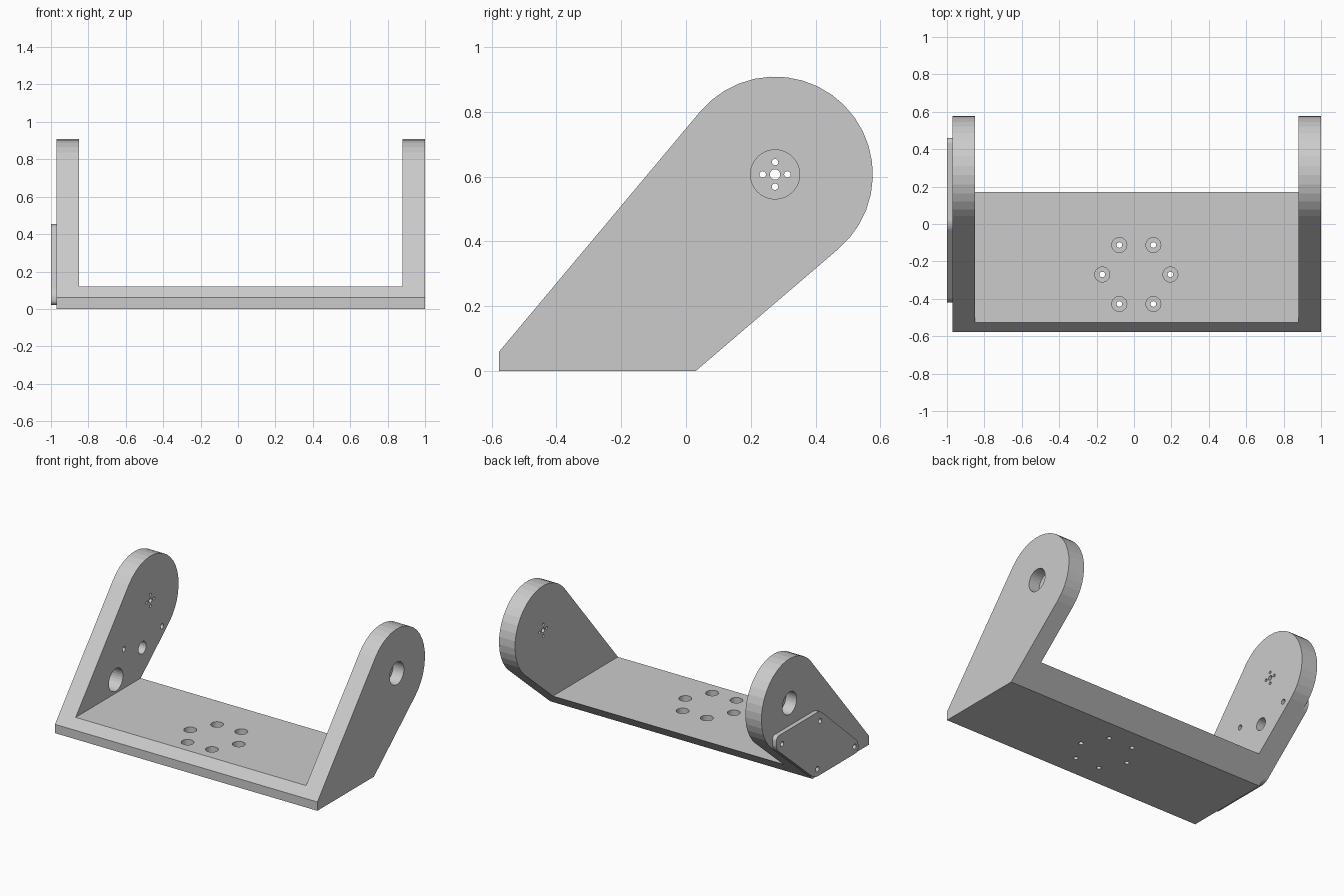
import bpy, bmesh
from math import sin, cos, pi, radians

if "Cube" in bpy.data.objects:
    bpy.data.objects.remove(bpy.data.objects["Cube"])

def finish(bm, name):
    bmesh.ops.recalc_face_normals(bm, faces=bm.faces[:])
    me = bpy.data.meshes.new(name)
    bm.to_mesh(me)
    bm.free()
    ob = bpy.data.objects.new(name, me)
    bpy.context.collection.objects.link(ob)
    return ob

def prism(bm, pts, a, b, axis='x', fillet=0):
    """Extrude a 2D outline from a to b along x (yz outline) or z (xy outline)."""
    place = (lambda p: (a, p[0], p[1])) if axis == 'x' else (lambda p: (p[0], p[1], a))
    vs = [bm.verts.new(place(p)) for p in pts]
    face = bm.faces.new(vs)
    if fillet:
        r = bmesh.ops.bevel(bm, geom=vs, offset=fillet, segments=5, profile=0.5, affect='VERTICES')
        face = max(bm.faces, key=lambda f: len(f.verts))
    out = bmesh.ops.extrude_face_region(bm, geom=[face], use_keep_orig=True)
    moved = [g for g in out['geom'] if isinstance(g, bmesh.types.BMVert)]
    bmesh.ops.translate(bm, verts=moved, vec=(b - a, 0, 0) if axis == 'x' else (0, 0, b - a))

def circle(c, r, n=24):
    return [(c[0] + r * cos(2 * pi * i / n), c[1] + r * sin(2 * pi * i / n)) for i in range(n)]

def cut(ob, cutter):
    m = ob.modifiers.new('cut', 'BOOLEAN')
    m.operation, m.solver, m.object = 'DIFFERENCE', 'EXACT', cutter
    with bpy.context.temp_override(object=ob, active_object=ob, selected_objects=[ob]):
        bpy.ops.object.modifier_apply(modifier=m.name)

PIVOT = (0.275, 0.607)
R = 0.302
X0, X1, IN0, IN1, FLOOR = -0.97, 1.0, -0.85, 0.88, 0.12
SCREWS = [(-0.01, 0.385), (0.398, 0.385), (-0.38, 0.07), (0.02, 0.07)]
RING = [(0.0125 + 0.182 * cos(k * pi / 3), -0.27 + 0.182 * sin(k * pi / 3)) for k in range(6)]

# U-shaped bracket: leaning rounded side profile across the full width
arc = [radians(-49.5 + 189.5 * i / 20) for i in range(21)]
outline = [(-0.577, 0.06), (-0.577, 0), (0.03, 0)]
outline += [(PIVOT[0] + R * cos(t), PIVOT[1] + R * sin(t)) for t in arc]
bm = bmesh.new()
prism(bm, outline, X0, X1)
bracket = finish(bm, 'bracket')

# Channel between the two arms
bm = bmesh.new()
prism(bm, [(-1, FLOOR), (1, FLOOR), (1, 1.5), (-1, 1.5)], IN0, IN1)
channel = finish(bm, 'channel_cutter')

# Recesses: pivot pockets on the outer arm faces, screw-head pockets in the base
bm = bmesh.new()
prism(bm, circle(PIVOT, 0.076, 32), X0 - 0.1, X0 + 0.08)
prism(bm, circle(PIVOT, 0.076, 32), X1 - 0.08, X1 + 0.1)
for c in RING:
    prism(bm, circle(c, 0.04), 0.06, 0.2, 'z')
pockets = finish(bm, 'pocket_cutter')

# Drilled holes: pivot pattern, base screws, cable openings in the left arm
bm = bmesh.new()
for a, b in ((X0 - 0.1, IN0 + 0.05), (IN1 - 0.05, X1 + 0.1)):
    prism(bm, circle(PIVOT, 0.016, 16), a, b)
    for dy, dz in ((1, 0), (0, 1), (-1, 0), (0, -1)):
        prism(bm, circle((PIVOT[0] + 0.038 * dy, PIVOT[1] + 0.038 * dz), 0.01, 12), a, b)
for c in RING:
    prism(bm, circle(c, 0.015, 16), -0.1, 0.1, 'z')
prism(bm, circle((-0.095, 0.21), 0.076, 32), X0 - 0.1, IN0 + 0.05)
prism(bm, circle((0.188, 0.32), 0.042), X0 - 0.1, IN0 + 0.05)
drills = finish(bm, 'drill_cutter')

# Cover screw holes, shared by the bracket and the cover
bm = bmesh.new()
for c in SCREWS:
    prism(bm, circle(c, 0.017, 16), -1.1, IN0 + 0.03 if c[1] > FLOOR else IN0)
screws = finish(bm, 'screw_cutter')

# Thin cover plate on the outside of the left arm
bm = bmesh.new()
prism(bm, [(-0.42, 0.02), (0.05, 0.02), (0.46, 0.37), (0.46, 0.455), (-0.01, 0.455), (-0.42, 0.09)],
      -1.0, X0, fillet=0.03)
cover = finish(bm, 'cover_plate')

for c in (channel, pockets, drills, screws):
    c.hide_render = True
    cut(bracket, c)
cut(cover, screws)
for c in (channel, pockets, drills, screws):
    bpy.data.objects.remove(c)
